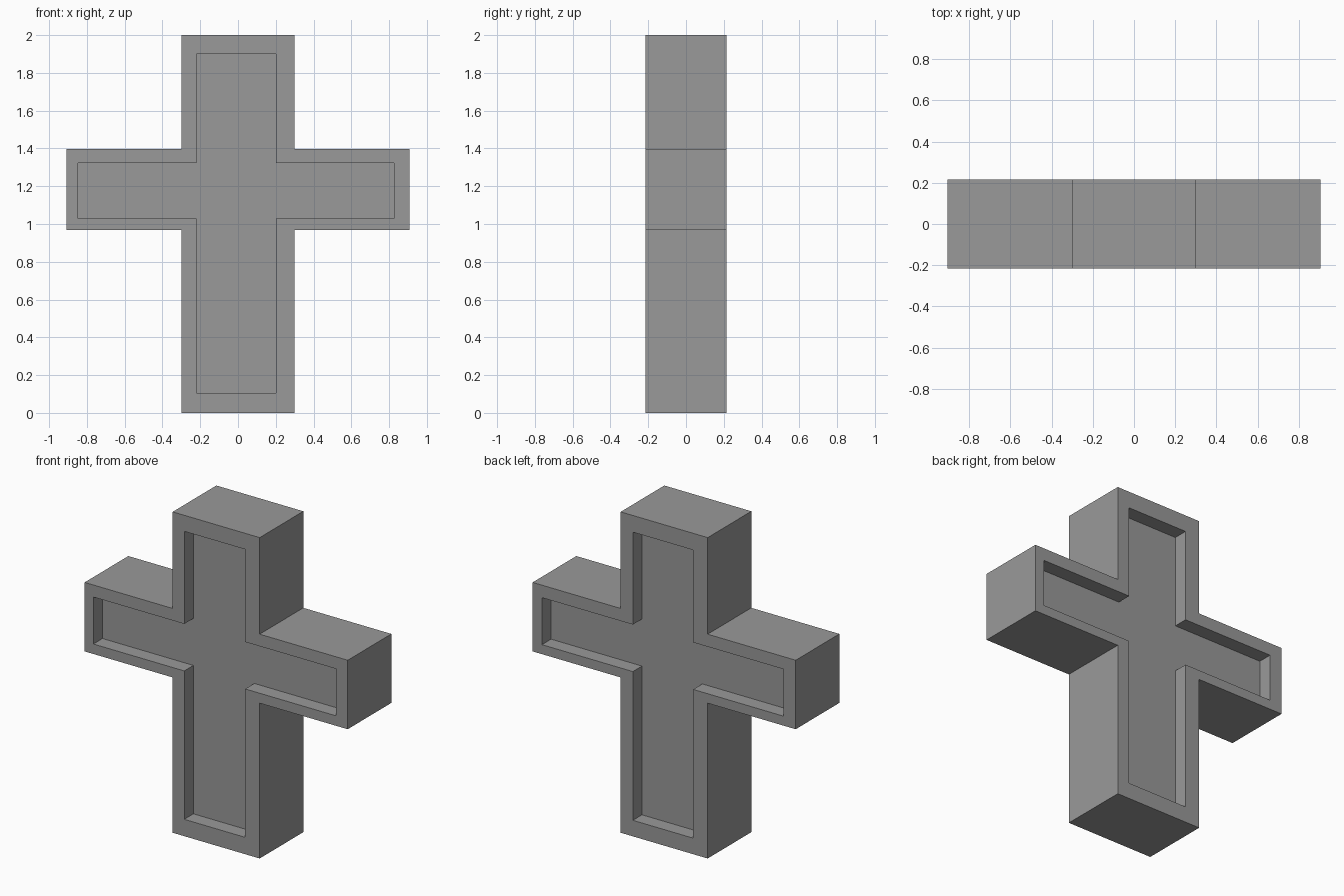
import bpy
import bmesh

cube = bpy.data.objects.get("Cube")
if cube:
    bpy.data.objects.remove(cube, do_unlink=True)

grey = bpy.data.materials.new("stone grey")
grey.use_nodes = True
colour = (0.32, 0.32, 0.32, 1)
grey.diffuse_color = colour
grey.node_tree.nodes["Principled BSDF"].inputs["Base Color"].default_value = colour


def cross_prism(name, post, arm, y0, y1):
    """Extrude a cross; post and arm are (x min, x max, z min, z max)."""
    px0, px1, pz0, pz1 = post
    ax0, ax1, az0, az1 = arm
    outline = [(px0, pz0), (px1, pz0), (px1, az0), (ax1, az0), (ax1, az1), (px1, az1),
               (px1, pz1), (px0, pz1), (px0, az1), (ax0, az1), (ax0, az0), (px0, az0)]
    bm = bmesh.new()
    face = bm.faces.new([bm.verts.new((x, y0, z)) for x, z in outline])
    extruded = bmesh.ops.extrude_face_region(bm, geom=[face])["geom"]
    verts = [v for v in extruded if isinstance(v, bmesh.types.BMVert)]
    bmesh.ops.translate(bm, vec=(0, y1 - y0, 0), verts=verts)
    bmesh.ops.recalc_face_normals(bm, faces=bm.faces)
    mesh = bpy.data.meshes.new(name)
    bm.to_mesh(mesh)
    bm.free()
    mesh.materials.append(grey)
    obj = bpy.data.objects.new(name, mesh)
    bpy.context.collection.objects.link(obj)
    return obj


# Solid cross
half = 0.215
depth = 0.09
cross = cross_prism("cross", (-0.3, 0.3, 0, 2), (-0.907, 0.907, 0.968, 1.398), -half, half)

# Sunken panels on the front and back
cutters = [
    cross_prism("front_recess_cutter", (-0.22, 0.20, 0.105, 1.90),
                (-0.847, 0.827, 1.03, 1.323), -half - 0.1, -half + depth),
    cross_prism("back_recess_cutter", (-0.20, 0.216, 0.1, 1.896),
                (-0.823, 0.843, 1.027, 1.32), half - depth, half + 0.1),
]
for cutter in cutters:
    cut = cross.modifiers.new(cutter.name, "BOOLEAN")
    cut.operation = "DIFFERENCE"
    cut.solver = "EXACT"
    cut.object = cutter
    cutter.hide_render = True
    cutter.hide_viewport = True
